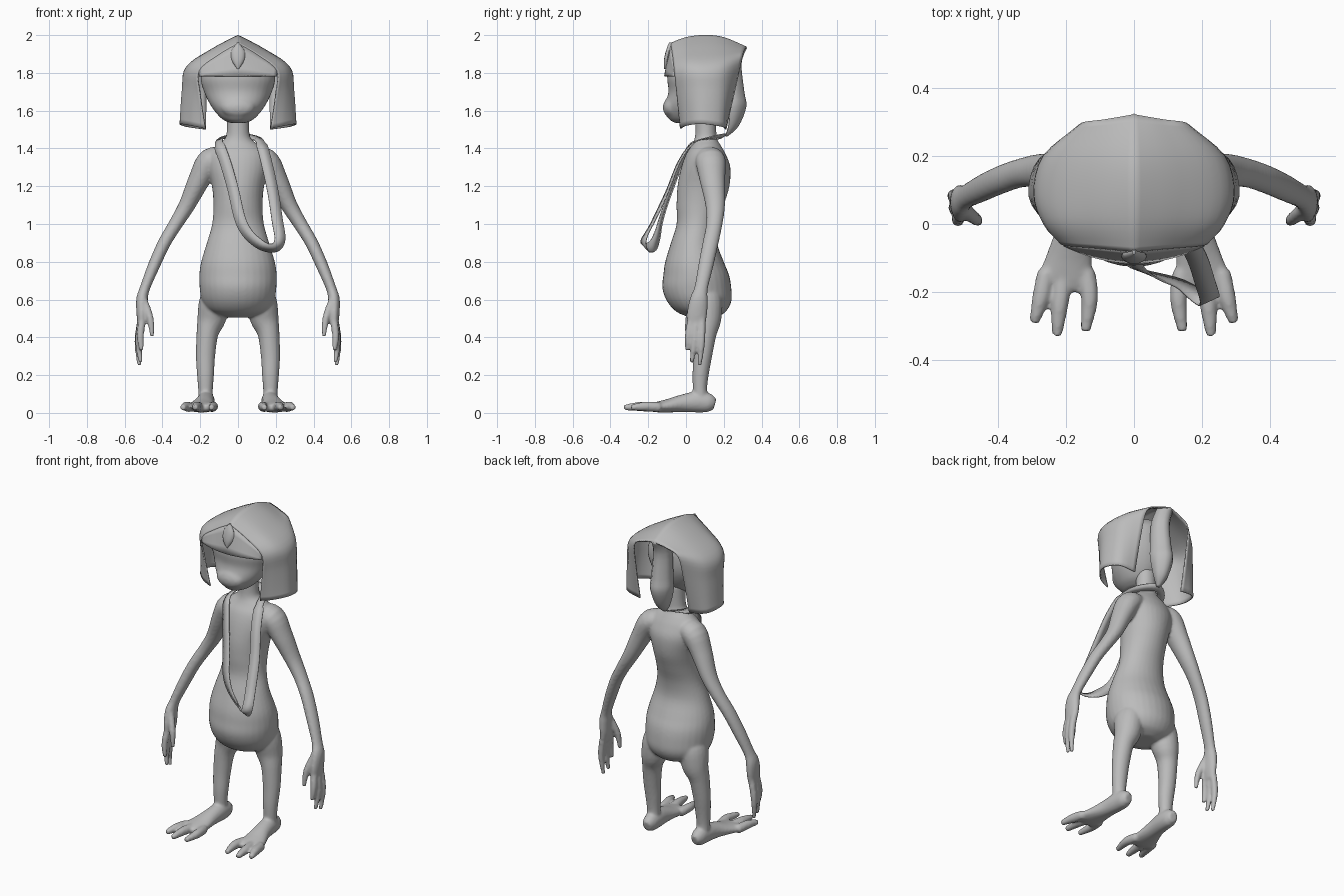
import bpy, bmesh, math
from mathutils import Vector

cube = bpy.data.objects.get("Cube")
if cube:
    bpy.data.objects.remove(cube)

grey = bpy.data.materials.new("plain_grey")
grey.use_nodes = True
GREY = (0.5, 0.5, 0.5, 1)
grey.diffuse_color = GREY
for node in grey.node_tree.nodes:
    if node.type == 'BSDF_PRINCIPLED':
        node.inputs["Base Color"].default_value = GREY


def finish(name, bm, angle=50):
    """Turn a bmesh into a smooth-shaded object."""
    bmesh.ops.recalc_face_normals(bm, faces=bm.faces)
    mesh = bpy.data.meshes.new(name)
    bm.to_mesh(mesh)
    bm.free()
    mesh.materials.append(grey)
    ob = bpy.data.objects.new(name, mesh)
    bpy.context.collection.objects.link(ob)
    bpy.ops.object.select_all(action='DESELECT')
    ob.select_set(True)
    bpy.context.view_layer.objects.active = ob
    bpy.ops.object.shade_smooth_by_angle(angle=math.radians(angle))
    return ob


def fuse(ob, voxel):
    """Blend overlapping volumes into one soft skin."""
    skin = ob.modifiers.new("skin", 'REMESH')
    skin.mode = 'VOXEL'
    skin.voxel_size = voxel
    skin.use_smooth_shade = True
    soft = ob.modifiers.new("soften", 'SMOOTH')
    soft.iterations = 5


def smooth(points, steps=4, closed=False):
    """Catmull-Rom refinement of points with any number of components."""
    pts = [Vector(p) for p in points]
    n = len(pts)
    pick = (lambda i: pts[i % n]) if closed else (lambda i: pts[max(0, min(n - 1, i))])
    out = []
    for i in range(n if closed else n - 1):
        a, b, c, d = (pick(i + k) for k in (-1, 0, 1, 2))
        for s in range(steps):
            t = s / steps
            out.append((b * 2 + (c - a) * t + (a * 2 - b * 5 + c * 4 - d) * t * t
                        + (b * 3 - a - c * 3 + d) * t ** 3) / 2)
    return out if closed else out + [pts[-1]]


def bridge(bm, rows, wrap):
    for r0, r1 in zip(rows, rows[1:]):
        for j in range(len(r0) if wrap else len(r0) - 1):
            k = (j + 1) % len(r0)
            bm.faces.new((r0[j], r0[k], r1[k], r1[j]))


def tube(bm, points, ref, axis=None, sides=20, flip=1):
    """Loft ellipses (x, y, z, side radius, ref radius) along a path."""
    path = smooth(points)
    rings = []
    for i, p in enumerate(path):
        a, b = path[max(i - 1, 0)], path[min(i + 1, len(path) - 1)]
        t = Vector(axis) if axis else (Vector(b[:3]) - Vector(a[:3])).normalized()
        v = Vector(ref)
        v = (v - t * v.dot(t)).normalized()
        u = v.cross(t)
        ring = []
        for w in (math.tau * k / sides for k in range(sides)):
            q = Vector(p[:3]) + u * math.cos(w) * p[3] + v * math.sin(w) * p[4]
            ring.append(bm.verts.new((q.x * flip, q.y, q.z)))
        rings.append(ring)
    bridge(bm, rings, True)
    bm.faces.new(rings[0])
    bm.faces.new(rings[-1])


def limb(bm, points, ref, sides=20):
    for flip in (1, -1):
        tube(bm, points, ref, None, sides, flip)


def digit(bm, path, r, ref):
    radii = (r, r * .95, r * .55)
    limb(bm, [(*p, q, q) for p, q in zip(path, radii)], ref, 12)


def stack(bm, levels, sides=32):
    """Vertical loft from levels of (z, front y, back y, half width)."""
    pts = [(0, (f + b) / 2, z, w, (b - f) / 2) for z, f, b, w in levels]
    tube(bm, pts, (0, 1, 0), (0, 0, 1), sides)


def sheet(name, rows, mirror=True, thick=0.008, wrap=False):
    bm = bmesh.new()
    grid = [[bm.verts.new(p) for p in row] for row in rows]
    bridge(bm, grid + grid[:1] if wrap else grid, False)
    ob = finish(name, bm)
    if mirror:
        ob.modifiers.new("mirror", 'MIRROR')
    solid = ob.modifiers.new("thickness", 'SOLIDIFY')
    solid.thickness = thick
    solid.offset = 0


# Body: torso with belly, back and neck
body = bmesh.new()
stack(body, [(.505, .02, .16, .06), (.535, -.05, .21, .15), (.59, -.10, .24, .19),
             (.66, -.125, .24, .203), (.73, -.12, .228, .205), (.80, -.11, .20, .195),
             (.90, -.08, .165, .165), (1.0, -.05, .17, .137), (1.1, -.05, .20, .13),
             (1.2, -.045, .23, .138), (1.3, -.025, .235, .16), (1.37, .0, .21, .155),
             (1.415, .03, .185, .115), (1.45, .045, .165, .07), (1.5, .05, .16, .059),
             (1.6, .05, .16, .058)])

# Arms, hands and fingers
limb(body, [(.06, .12, 1.35, .05, .06), (.145, .13, 1.335, .068, .08),
            (.205, .14, 1.235, .058, .068), (.27, .155, 1.1, .044, .052),
            (.33, .15, 1.0, .037, .043), (.39, .13, .9, .034, .042),
            (.445, .105, .78, .032, .04), (.493, .08, .66, .027, .036),
            (.508, .068, .6, .031, .048), (.51, .058, .52, .027, .054),
            (.512, .055, .46, .018, .046)], (0, 1, 0))
for path in (((.51, .085, .51), (.53, .083, .38), (.522, .072, .25)),
             ((.51, .055, .51), (.526, .045, .38), (.515, .03, .265)),
             ((.505, .03, .51), (.517, .012, .41), (.51, .005, .33)),
             ((.5, .045, .6), (.465, .015, .5), (.455, .005, .405))):
    digit(body, path, .02, (0, 1, 0))

# Legs, feet and toes
limb(body, [(.10, .09, .70, .05, .06), (.122, .10, .6, .08, .09),
            (.14, .11, .5, .076, .078), (.162, .1, .42, .058, .062),
            (.172, .088, .3, .051, .05), (.172, .077, .2, .045, .043),
            (.172, .074, .12, .039, .038), (.172, .08, .05, .038, .042)], (0, 1, 0))
limb(body, [(.165, .152, .045, .025, .03), (.168, .12, .053, .042, .05),
            (.17, .06, .058, .048, .056), (.178, -.02, .05, .052, .047),
            (.19, -.1, .037, .068, .035), (.2, -.16, .03, .08, .027),
            (.205, -.195, .028, .075, .016)], (0, 0, 1))
for path in (((.14, -.14, .03), (.13, -.22, .034), (.143, -.315, .028)),
             ((.205, -.14, .03), (.218, -.24, .034), (.226, -.328, .028)),
             ((.257, -.14, .03), (.274, -.22, .034), (.293, -.29, .028))):
    digit(body, path, .027, (0, 0, 1))
fuse(finish("body", body), .008)

# Head with a gentle muzzle
head = bmesh.new()
stack(head, [(1.535, -.06, .06, .045), (1.56, -.095, .12, .09), (1.62, -.112, .17, .14),
             (1.70, -.093, .205, .18), (1.78, -.10, .215, .197), (1.86, -.08, .21, .155),
             (1.92, -.03, .17, .08)])
stack(head, [(1.56, -.09, -.03, .03), (1.585, -.115, -.03, .075), (1.62, -.122, -.03, .09),
             (1.65, -.113, -.03, .075), (1.68, -.09, -.03, .03)])
fuse(finish("head", head), .01)

# Headdress: one cloth from the centre ridge over the rim and down the sides
ridge = smooth([(0, -.08, 1.955), (0, 0, 1.985), (0, .1, 1.997), (0, .2, 1.985), (0, .32, 1.935)])
rim = smooth([(.205, -.06, 1.81), (.25, .0, 1.83), (.272, .09, 1.83), (.247, .2, 1.84), (.15, .295, 1.875)])
hem = smooth([(.172, -.028, 1.505), (.245, .0, 1.52), (.305, .08, 1.53), (.275, .19, 1.515), (.17, .21, 1.5)])
LIFT = Vector((0, 0, .012))
cloth = []
for top, edge, low in zip(ridge, rim, hem):
    side = edge.lerp(low, .4) + Vector((.008, 0, 0))
    cloth.append(smooth([top, top.lerp(edge, .5) + LIFT, edge, side, low], 5))
sheet("headdress_cloth", cloth)

# Forehead band between the brow and the cloth edge
band = []
for k in range(11):
    s = k / 10
    brow = Vector((.205 * s, -.112 + .05 * s * s, 1.782))
    band.append([brow.lerp(cloth[0][k], t / 4) for t in range(5)])
sheet("forehead_band", band)

# Folded tail down the back of the headdress
tail = smooth([(0, .32, 1.935, .05), (0, .29, 1.85, .06), (0, .305, 1.7, .07),
               (0, .315, 1.62, .075), (0, .275, 1.52, .045), (0, .215, 1.465, .006)])
sheet("headdress_tail", [[(p[3] * s, p[1] - p[3] * 1.1 * s * s, p[2]) for s in (0, .33, .66, 1)]
                         for p in tail])

# Leaf ornament on the forehead
leaf = bmesh.new()
stack(leaf, [(1.82, -.115, -.10, .004), (1.865, -.117, -.085, .032),
             (1.915, -.107, -.075, .036), (1.96, -.09, -.07, .004)], 12)
finish("forehead_leaf", leaf)

# Shoulder strap: a closed loop round the neck, hanging in front
loop = smooth([(0, .2, 1.465), (-.08, .14, 1.455), (-.1, .04, 1.425), (-.065, -.025, 1.32),
               (-.025, -.08, 1.18), (.01, -.13, 1.03), (.055, -.15, .945), (.13, -.175, .885),
               (.195, -.215, .875), (.222, -.222, .92), (.208, -.17, 1.02), (.185, -.10, 1.17),
               (.15, -.035, 1.33), (.12, .04, 1.43), (.085, .13, 1.455)], 5, closed=True)
ribbon = []
for i, p in enumerate(loop):
    along = loop[(i + 1) % len(loop)] - loop[i - 1]
    half = .03 if p.y < .03 else .022
    across = along.cross(p - Vector((.06, .35, 1.25))).normalized() * half
    ribbon.append((p - across, p + across))
sheet("shoulder_strap", ribbon, mirror=False, thick=.006, wrap=True)
